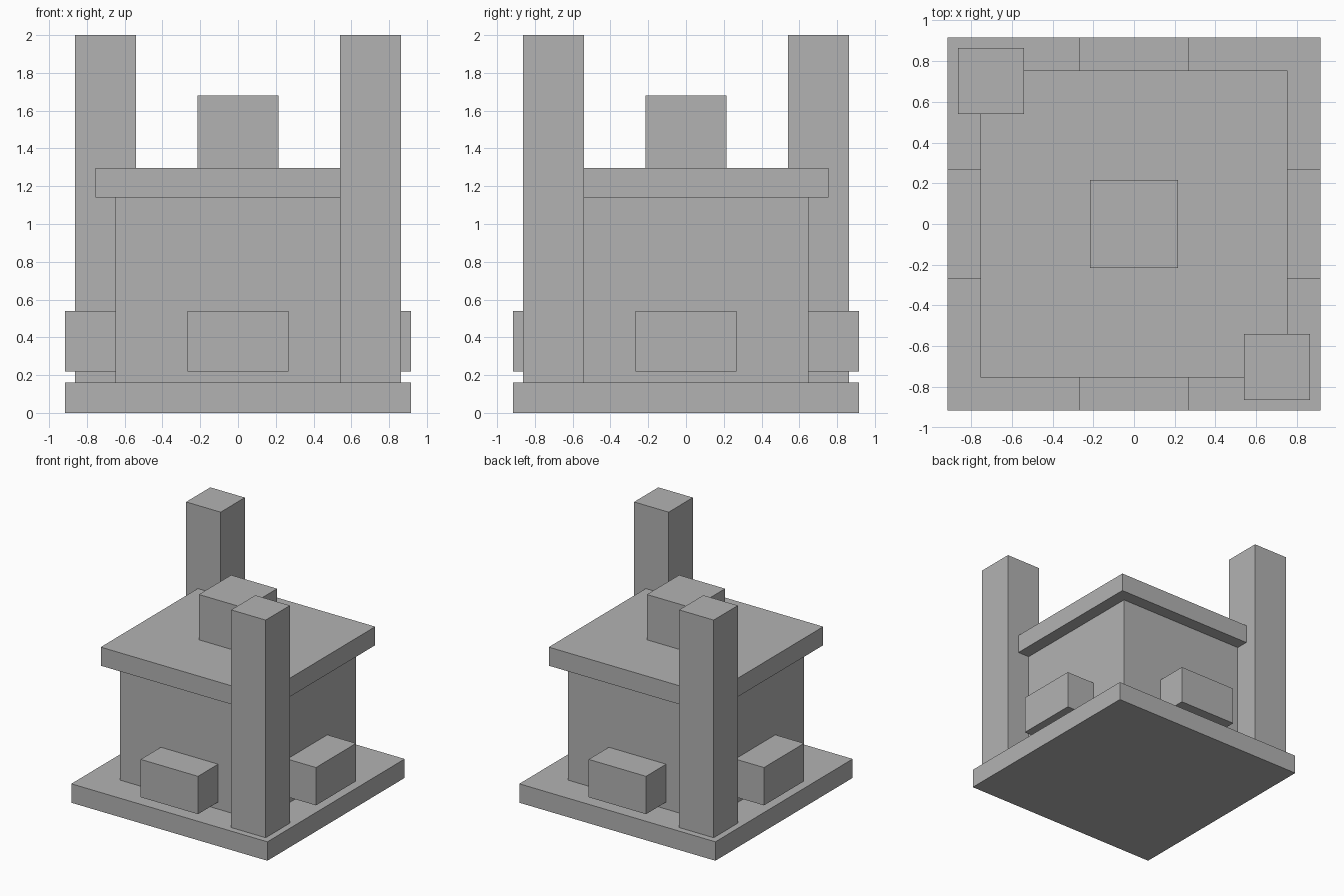
import bpy

if "Cube" in bpy.data.objects:
    bpy.data.objects.remove(bpy.data.objects["Cube"])

grey = bpy.data.materials.new("plain_grey")
grey.diffuse_color = (0.45, 0.45, 0.45, 1)
grey.use_nodes = True
grey.node_tree.nodes["Principled BSDF"].inputs["Base Color"].default_value = grey.diffuse_color


def box(name, x, y, z):
    """Box spanning the given (low, high) range on each axis."""
    spans = (x, y, z)
    bpy.ops.mesh.primitive_cube_add(size=1, location=[(a + b) / 2 for a, b in spans])
    ob = bpy.context.object
    ob.name = name
    ob.scale = [b - a for a, b in spans]
    bpy.ops.object.transform_apply(location=False, rotation=False, scale=True)
    ob.data.materials.append(grey)
    return ob


def slab(name, half, low, high):
    """Centred square block."""
    return box(name, (-half, half), (-half, half), (low, high))


# Stacked central blocks
slab("base_plate", 0.917, 0, 0.16)
slab("main_body", 0.648, 0.16, 1.14)
slab("roof_slab", 0.755, 1.14, 1.297)
slab("roof_block", 0.215, 1.297, 1.68)

# Tall pillars on two opposite corners
near, far = 0.541, 0.864
box("pillar_front_right", (near, far), (-far, -near), (0.16, 2))
box("pillar_back_left", (-far, -near), (near, far), (0.16, 2))

# Projecting blocks, one on each wall
wide, height = (-0.268, 0.268), (0.22, 0.54)
for side, span in (("low", (-0.917, -0.648)), ("high", (0.648, 0.917))):
    box("wall_block_x_" + side, span, wide, height)
    box("wall_block_y_" + side, wide, span, height)
